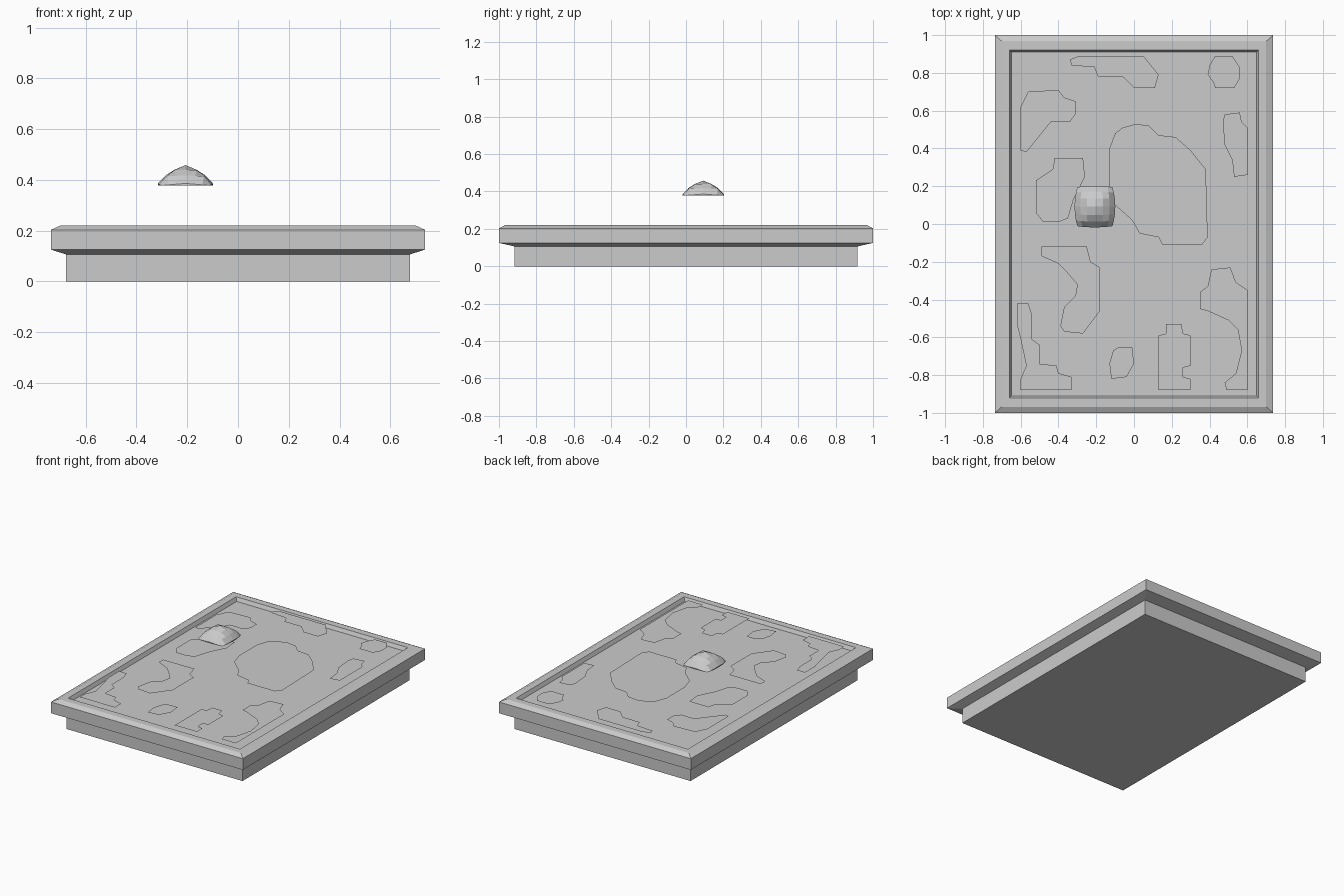
import bpy, bmesh

if "Cube" in bpy.data.objects:
    bpy.data.objects.remove(bpy.data.objects["Cube"])


def finish(name, bm):
    bmesh.ops.recalc_face_normals(bm, faces=bm.faces)
    mesh = bpy.data.meshes.new(name)
    bm.to_mesh(mesh)
    bm.free()
    ob = bpy.data.objects.new(name, mesh)
    bpy.context.collection.objects.link(ob)
    return ob


def ring_stack(name, rings):
    """Rectangular rings (half x, half y, z), capped at both ends."""
    bm = bmesh.new()
    loops = [[bm.verts.new((sx * x, sy * y, z)) for sx, sy in
              ((-1, -1), (1, -1), (1, 1), (-1, 1))] for x, y, z in rings]
    for a, b in zip(loops, loops[1:]):
        for i in range(4):
            j = (i + 1) % 4
            bm.faces.new((a[i], a[j], b[j], b[i]))
    bm.faces.new(loops[0][::-1])
    bm.faces.new(loops[-1])
    return finish(name, bm)


FLOOR = 0.195


def island(name, pts, inset=0.022, top=0.227):
    """Outline in hundredths, raised as a plateau with a steep foot and soft rim."""
    bm = bmesh.new()
    face = bm.faces.new([bm.verts.new((x / 100, y / 100, FLOOR - 0.005)) for x, y in pts])
    face.normal_update()
    if face.normal.z < 0:
        face.normal_flip()
    for width, z in ((0.007, top - 0.008), (inset, top)):
        bmesh.ops.inset_region(bm, faces=[face], thickness=width, use_even_offset=False)
        for v in face.verts:
            v.co.z = z
    return finish(name, bm)


# plinth and framed tray
ring_stack("base_plinth", [(0.677, 0.917, 0), (0.677, 0.917, 0.106)])
ring_stack("map_tray", [(0.677, 0.917, 0.106), (0.737, 1.0, 0.125), (0.737, 1.0, 0.203),
                        (0.70, 0.968, 0.22), (0.66, 0.922, 0.22), (0.648, 0.91, FLOOR)])

# relief plateaus
island("plateau_back", [(-34, 87), (-29, 89), (5, 89), (13, 79), (11, 72), (0, 72),
                        (-6, 78), (-19, 78), (-21, 83), (-33, 84)], 0.012)
island("plateau_back_right", [(43, 89), (52, 89), (56, 83), (56, 77), (53, 72),
                              (43, 72), (42, 75), (39, 79), (40, 84)])
island("plateau_back_left", [(-56, 70), (-40, 71), (-37, 67), (-31, 65), (-31, 58), (-34, 54),
                             (-44, 54), (-57, 38), (-60, 39), (-60, 62)], 0.015)
island("plateau_left", [(-42, 35), (-27, 35), (-26, 25), (-32, 13), (-35, 3), (-40, 1),
                        (-48, 1), (-52, 6), (-52, 23), (-43, 29)], 0.01)
island("plateau_centre", [(-6, 51), (1, 53), (8, 52), (13, 47), (22, 46), (30, 39), (38, 29),
                          (39, -7), (36, -11), (15, -11), (13, -7), (3, -5), (-1, 2),
                          (-10, 10), (-13, 20), (-13, 40), (-10, 48)], 0.035, 0.23)
island("plateau_right", [(48, 58), (56, 59), (57, 54), (60, 51), (60, 26), (53, 25),
                         (52, 34), (48, 42), (47, 54)], 0.012)
island("plateau_crescent", [(-49, -12), (-25, -12), (-23, -20), (-18, -23), (-18, -46),
                            (-27, -58), (-37, -57), (-39, -54), (-37, -44), (-31, -38),
                            (-30, -32), (-36, -25), (-40, -21), (-49, -17)], 0.018)
island("plateau_front_left", [(-62, -42), (-56, -42), (-54, -48), (-54, -61), (-50, -64),
                              (-50, -74), (-41, -75), (-40, -79), (-33, -81), (-33, -88),
                              (-60, -88), (-60, -82), (-57, -75), (-60, -61), (-62, -53)], 0.01)
island("plateau_small", [(-8, -65), (-1, -65), (0, -74), (-4, -81), (-12, -82),
                         (-13, -74), (-11, -67)], 0.015)
island("plateau_front", [(17, -53), (25, -53), (26, -58), (30, -59), (30, -75), (26, -76),
                         (26, -81), (30, -82), (30, -88), (13, -88), (13, -59), (17, -58)], 0.01)
island("plateau_front_right", [(41, -24), (51, -23), (54, -31), (60, -35), (60, -88), (49, -88),
                               (48, -84), (54, -79), (57, -67), (55, -56), (50, -51), (39, -46),
                               (35, -45), (35, -36), (39, -33)], 0.007)

# floating peak: faceted cap with a slightly arched underside
STEPS = (-1, -0.72, -0.4, 0, 0.4, 0.72, 1)
HEIGHT = {0: 0.454, 0.4: 0.436, 0.72: 0.414, 1: 0.382}
bm = bmesh.new()


def cap_sheet(height):
    grid = []
    for v in STEPS:
        row = []
        for u in STEPS:
            pinch = 1 - 0.14 * v * v
            row.append(bm.verts.new((-0.207 + 0.108 * u * pinch,
                                     0.092 + 0.11 * v * (1 - 0.06 * u * u), height(u, v))))
        grid.append(row)
    for a, b in zip(grid, grid[1:]):
        for i in range(len(a) - 1):
            bm.faces.new((a[i], a[i + 1], b[i + 1], b[i]))


cap_sheet(lambda u, v: min(HEIGHT[abs(u)], HEIGHT[abs(v)]) - 0.008 * abs(u * v) + 0.004)
cap_sheet(lambda u, v: 0.386 - 0.008 * max(abs(u), abs(v)))
edges = [e for e in bm.edges if e.is_boundary]
bmesh.ops.bridge_loops(bm, edges=edges)
finish("floating_peak", bm)
